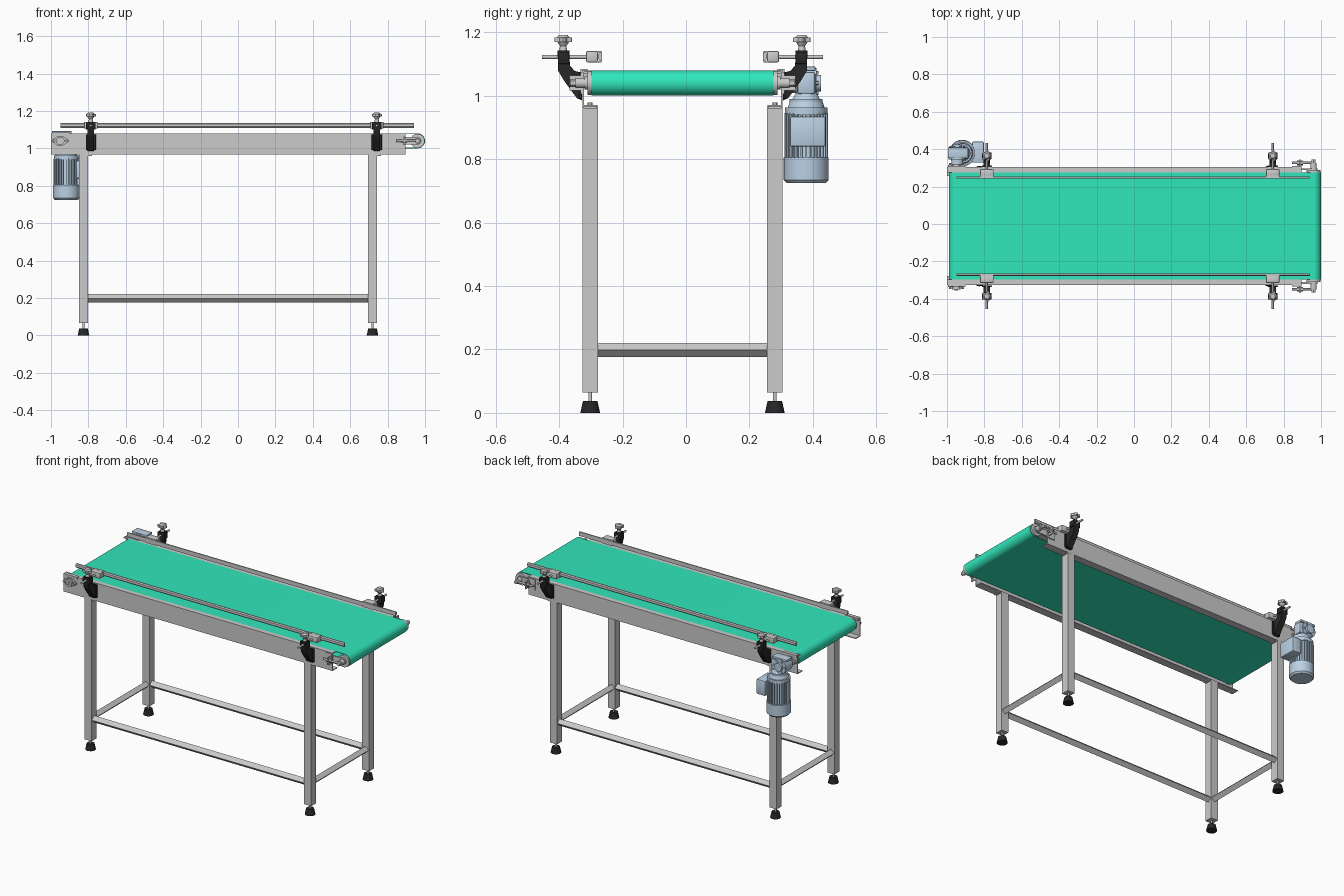
import bpy, bmesh, math
from mathutils import Vector, Matrix

if "Cube" in bpy.data.objects:
    bpy.data.objects.remove(bpy.data.objects["Cube"])

YC = -0.011            # centre line of the conveyor
ZR = 1.04              # roller axis height
XD, XT = -0.95, 0.96   # drive and tail roller positions


def material(name, rgb):
    m = bpy.data.materials.new(name)
    m.diffuse_color = (*rgb, 1)
    m.use_nodes = True
    m.node_tree.nodes["Principled BSDF"].inputs["Base Color"].default_value = m.diffuse_color
    return m


GREEN = material("belt_green", (0.03, 0.80, 0.50))
BLACK = material("black_plastic", (0.02, 0.02, 0.02))
BLUE = material("motor_blue", (0.50, 0.64, 0.78))
GREY = None


def finish(name, bm, mat):
    bmesh.ops.recalc_face_normals(bm, faces=bm.faces)
    me = bpy.data.meshes.new(name)
    bm.to_mesh(me)
    bm.free()
    ob = bpy.data.objects.new(name, me)
    bpy.context.collection.objects.link(ob)
    if mat:
        me.materials.append(mat)
    return ob


def box(name, x, y, z, mat=None, bevel=0):
    bm = bmesh.new()
    bmesh.ops.create_cube(bm, size=1)
    for v in bm.verts:
        v.co = Vector([(r[0] + r[1]) / 2 + c * abs(r[1] - r[0]) for r, c in zip((x, y, z), v.co)])
    if bevel:
        bmesh.ops.bevel(bm, geom=bm.edges[:], offset=bevel, segments=2, affect='EDGES', profile=0.5)
    return finish(name, bm, mat)


def cyl(name, p, q, r, r2=None, n=32, mat=None):
    p, q = Vector(p), Vector(q)
    bm = bmesh.new()
    rot = Vector((0, 0, 1)).rotation_difference(q - p).to_matrix().to_4x4()
    bmesh.ops.create_cone(bm, cap_ends=True, segments=n, radius1=r, radius2=r if r2 is None else r2,
                          depth=(q - p).length, matrix=Matrix.Translation((p + q) / 2) @ rot)
    return finish(name, bm, mat)


def prism(name, pts, axis, a, b, mat=None):
    """Extrude a 2D outline along x, y or z from a to b."""
    put = {'x': lambda u, v, t: (t, u, v), 'y': lambda u, v, t: (u, t, v), 'z': lambda u, v, t: (u, v, t)}[axis]
    bm = bmesh.new()
    f = bm.faces.new([bm.verts.new(put(u, v, a)) for u, v in pts])
    ext = bmesh.ops.extrude_face_region(bm, geom=[f])['geom']
    shift = Vector(put(0, 0, b - a))
    bmesh.ops.translate(bm, vec=shift, verts=[g for g in ext if isinstance(g, bmesh.types.BMVert)])
    return finish(name, bm, mat)


def hull_of_circles(c1, r1, c2, r2, n=24):
    """Outline of a stadium lying along the horizontal axis."""
    out = []
    for c, r, s in ((c2, r2, -90), (c1, r1, 90)):
        for i in range(n + 1):
            t = math.radians(s + 180 * i / n)
            out.append((c[0] + r * math.cos(t), c[1] + r * math.sin(t)))
    return out


# belt: thin loop around both rollers
bm = bmesh.new()
loops = []
for r in (0.040, 0.0365):
    for y in (YC - 0.287, YC + 0.287):
        loops.append([bm.verts.new((u, y, v)) for u, v in hull_of_circles((XD, ZR), r, (XT, ZR), r)])
for a, b in ((0, 1), (1, 3), (3, 2), (2, 0)):
    A, B = loops[a], loops[b]
    for i in range(len(A)):
        j = (i + 1) % len(A)
        bm.faces.new((A[i], A[j], B[j], B[i]))
finish("belt", bm, GREEN)

# rollers and the slider bed inside the belt
for name, x in (("drive_roller", XD), ("tail_roller", XT)):
    cyl(name, (x, YC - 0.296, ZR), (x, YC + 0.296, ZR), 0.0363)
    cyl(name + "_shaft", (x, YC - 0.345, ZR), (x, YC + 0.345, ZR), 0.010)
box("slider_bed", (-0.89, 0.89), (YC - 0.312, YC + 0.312), (1.070, 1.0755))
for x in (-0.6, 0, 0.6):
    box("bed_crossbar", (x - 0.02, x + 0.02), (YC - 0.312, YC + 0.312), (1.03, 1.07))

LEGS = (-0.826, 0.719)
CLAMPS = (-0.787, 0.742)

# parts on each long side: d is the distance outward from the centre line
for s, side in ((-1, "front"), (1, "back")):
    def Y(d):
        return YC + s * d

    def yr(a, b):
        return (Y(a), Y(b))

    # folded sheet side rail
    profile = [(0.286, 1.08), (0.316, 1.08), (0.316, 0.966), (0.268, 0.966), (0.268, 0.971),
               (0.311, 0.971), (0.311, 1.075), (0.286, 1.075)]
    prism(side + "_side_rail", [(Y(d), z) for d, z in profile], 'x', -1.0, 0.895)

    # legs with adjustable feet
    for x in LEGS:
        box(side + "_leg", (x - 0.0245, x + 0.0245), yr(0.266, 0.3155), (0.065, 0.966))
        cyl(side + "_foot_stem", (x, Y(0.291), 0.03), (x, Y(0.291), 0.07), 0.006, n=16)
        cyl(side + "_foot", (x, Y(0.291), 0), (x, Y(0.291), 0.037), 0.031, 0.023, mat=BLACK)
        cyl(side + "_leg_bolt", (x, Y(0.291), 0.966), (x, Y(0.291), 0.978), 0.008, n=6)
        box(side + "_leg_plate", (x - 0.024, x + 0.045), yr(0.27, 0.312), (0.960, 0.9665))

    # long stretcher turned on its edge
    dia = [(0.022, 0), (0, 0.022), (-0.022, 0), (0, -0.022)]
    prism(side + "_stretcher", [(Y(0.291) + u, 0.198 + v) for u, v in dia], 'x', LEGS[0] + 0.02, LEGS[1] - 0.02)

    # guide rail over the belt
    prism(side + "_guide_rail", [(Y(d), z) for d, z in ((0.254, 1.110), (0.261, 1.110), (0.266, 1.116),
          (0.266, 1.130), (0.261, 1.136), (0.254, 1.136))], 'x', -0.95, 0.94)

    # guide supports: bracket, rod, clamp block and star knob
    bracket = [(0.394, 1.142), (0.357, 1.142), (0.355, 1.095), (0.340, 1.078), (0.3165, 1.072),
               (0.3165, 0.985), (0.333, 0.992), (0.372, 1.045), (0.392, 1.078)]
    for x in CLAMPS:
        prism(side + "_bracket", [(Y(d), z) for d, z in bracket], 'x', x - 0.018, x + 0.018, BLACK)
        box(side + "_bracket_base", (x - 0.027, x + 0.027), yr(0.3165, 0.325), (0.99, 1.075), BLACK, 0.002)
        box(side + "_bracket_head", (x - 0.025, x + 0.025), yr(0.357, 0.393), (1.10, 1.138), BLACK, 0.003)
        cyl(side + "_guide_rod", (x, Y(0.275), 1.122), (x, Y(0.443), 1.122), 0.006, n=16)
        box(side + "_clamp_block", (x - 0.036, x + 0.036), yr(0.266, 0.304), (1.105, 1.141), None, 0.005)
        for z in (1.105, 1.136):
            box(side + "_clamp_lip", (x - 0.036, x + 0.036), yr(0.256, 0.270), (z, z + 0.005))
        kd = Y(0.376)
        cyl(side + "_knob_stem", (x, kd, 1.138), (x, kd, 1.158), 0.013, 0.010, mat=GREY)
        cyl(side + "_knob_neck", (x, kd, 1.156), (x, kd, 1.172), 0.010, 0.020, mat=GREY)
        star = []
        for i in range(40):
            t = 2 * math.pi * i / 40
            r = 0.0245 + 0.0045 * math.cos(5 * t)
            star.append((x + r * math.cos(t), kd + r * math.sin(t)))
        prism(side + "_knob_star", star, 'z', 1.169, 1.184)
        cyl(side + "_knob_cap", (x, kd, 1.184), (x, kd, 1.192), 0.020, 0.013)

    # drive bearing: two-bolt flange on the rail
    left, right = hull_of_circles((XD, ZR), 0.028, (XD, ZR), 0.028)[26:], None
    flange = hull_of_circles((XD - 0.033, ZR), 0.012, (XD + 0.033, ZR), 0.012, 8)
    flange = flange[:9] + [(XD + 0.015, ZR + 0.026), (XD - 0.015, ZR + 0.026)] + flange[9:] + \
        [(XD - 0.015, ZR - 0.026), (XD + 0.015, ZR - 0.026)]
    prism(side + "_drive_bearing_flange", [(u, v) for u, v in flange], 'y', Y(0.316), Y(0.326))
    cyl(side + "_drive_bearing", (XD, Y(0.316), ZR), (XD, Y(0.338), ZR), 0.022)
    for dx in (-0.033, 0.033):
        cyl(side + "_bearing_bolt", (XD + dx, Y(0.32), ZR), (XD + dx, Y(0.337), ZR), 0.008, n=6)
    box(side + "_drive_top_plate", (-0.995, -0.90), yr(0.300, 0.322), (1.070, 1.084))

    # tail roller end, housing and belt tensioner
    cyl(side + "_tail_end_cap", (XT, Y(0.289), ZR), (XT, Y(0.300), ZR), 0.038)
    prism(side + "_tail_arm", hull_of_circles((0.87, ZR), 0.020, (XT, ZR), 0.020, 12), 'y', Y(0.300), Y(0.309))
    cyl(side + "_tail_hub", (XT, Y(0.305), ZR), (XT, Y(0.338), ZR), 0.016)
    cyl(side + "_tail_shaft_tip", (XT, Y(0.335), ZR), (XT, Y(0.355), ZR), 0.012, n=6)
    box(side + "_tensioner_plate", (0.845, 0.895), yr(0.316, 0.322), (1.005, 1.075))
    box(side + "_tensioner_bracket", (0.885, 0.892), yr(0.320, 0.357), (1.017, 1.063))
    cyl(side + "_tensioner_rod", (0.845, Y(0.338), ZR), (XT, Y(0.338), ZR), 0.006, n=16)
    for x in (0.872, 0.892):
        cyl(side + "_tensioner_nut", (x, Y(0.338), ZR), (x + 0.012, Y(0.338), ZR), 0.013, n=6)

# short stretchers between the legs
for x in LEGS:
    prism("end_stretcher", [(x + u, 0.198 + v) for u, v in ((0.022, 0), (0, 0.022), (-0.022, 0), (0, -0.022))],
          'y', YC - 0.27, YC + 0.27)

# gear motor hanging at the back left
MX, MY = -0.918, 0.379


def mcyl(name, z0, z1, r, r2=None):
    return cyl(name, (MX, MY, z0), (MX, MY, z1), r, r2, 40, BLUE)


mcyl("motor_body", 0.79, 0.955, 0.060)
mcyl("motor_cowl", 0.735, 0.805, 0.071)
mcyl("motor_cowl_end", 0.725, 0.735, 0.062, 0.071)
mcyl("motor_end_shield", 0.940, 0.962, 0.067)
mcyl("motor_end_taper", 0.962, 0.980, 0.058, 0.052)
mcyl("motor_flange", 0.978, 0.990, 0.052)
mcyl("gearbox_neck", 0.988, 1.012, 0.044, 0.030)
for i in range(28):
    fin = box("motor_fin", (0.055, 0.069), (-0.002, 0.002), (0.80, 0.945), BLUE)
    fin.rotation_euler.z = 2 * math.pi * i / 28
    fin.location = (MX, MY, 0)
box("motor_terminal_box", (-0.865, -0.803), (0.328, 0.440), (0.84, 0.935), BLUE, 0.005)

# worm gearbox on the drive shaft
GX = -0.945
box("gearbox_worm_case", (MX - 0.026, MX + 0.036), (0.350, 0.408), (1.005, 1.075), BLUE, 0.008)
cyl("gearbox_wheel_case", (GX, 0.345, ZR), (GX, 0.412, ZR), 0.047, n=40, mat=BLUE)
cyl("gearbox_inner_hub", (GX, 0.318, ZR), (GX, 0.347, ZR), 0.032, mat=BLUE)
cyl("gearbox_outer_hub", (GX, 0.410, ZR), (GX, 0.426, ZR), 0.026, mat=BLUE)
box("gearbox_top_foot", (-0.995, -0.890), (0.352, 0.408), (1.078, 1.092), BLUE, 0.003)
for i in range(6):
    t = math.pi / 3 * i
    u, v = GX + 0.037 * math.cos(t), ZR + 0.037 * math.sin(t)
    cyl("gearbox_bolt", (u, 0.408, v), (u, 0.418, v), 0.006, n=6, mat=BLUE)

# smooth the round parts, keep hard edges
bpy.ops.object.select_all(action='SELECT')
bpy.context.view_layer.objects.active = bpy.context.selected_objects[0]
bpy.ops.object.shade_smooth_by_angle(angle=math.radians(30))
